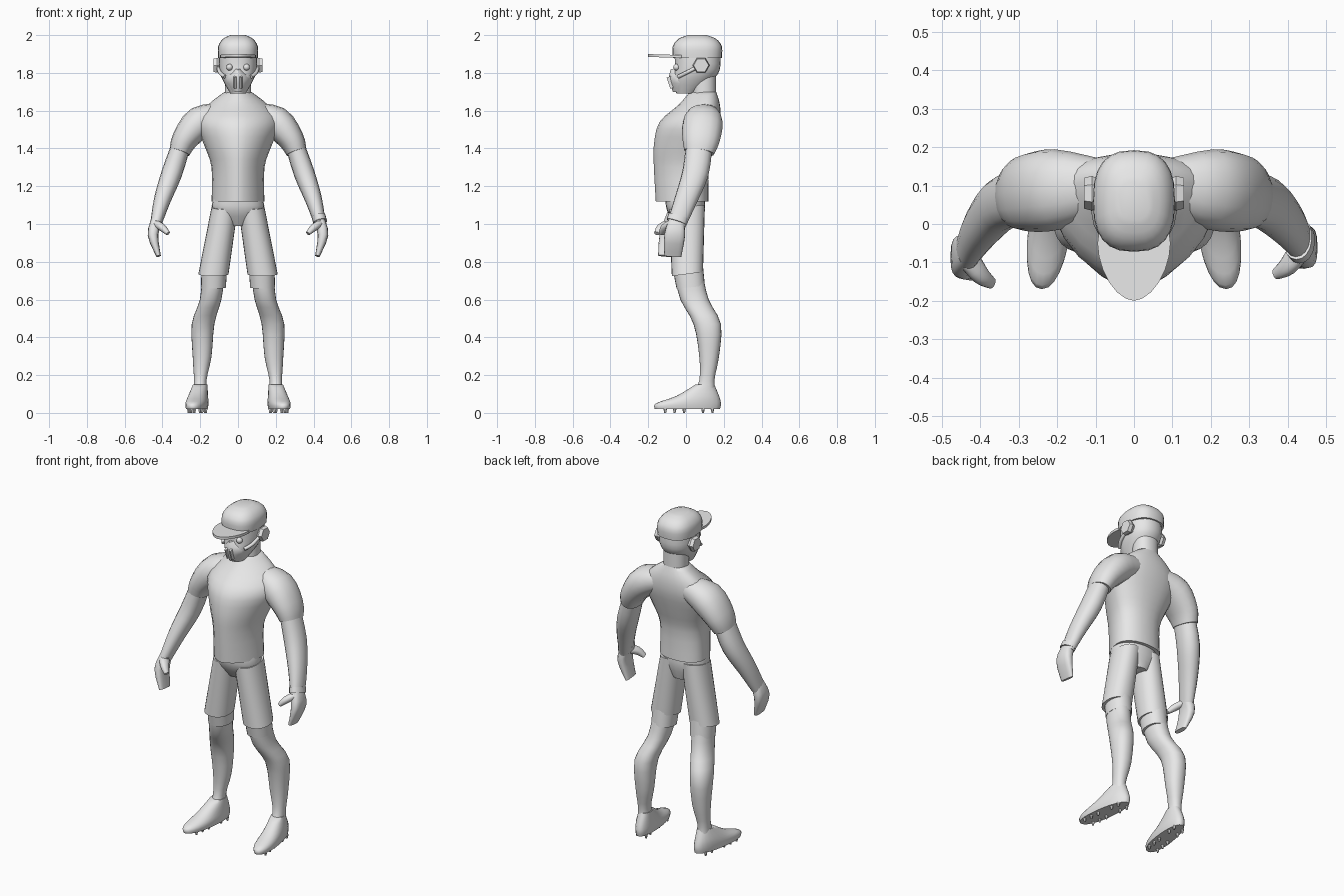
import bpy, bmesh, math
from mathutils import Vector

cube = bpy.data.objects.get("Cube")
if cube:
    bpy.data.objects.remove(cube, do_unlink=True)

shade = (.8, .8, .8, 1)
grey = bpy.data.materials.new("light_grey")
grey.use_nodes = True
grey.diffuse_color = shade
grey.node_tree.nodes["Principled BSDF"].inputs["Base Color"].default_value = shade


def finish(name, bm, angle=50):
    bmesh.ops.recalc_face_normals(bm, faces=bm.faces)
    mesh = bpy.data.meshes.new(name)
    bm.to_mesh(mesh)
    bm.free()
    mesh.materials.append(grey)
    obj = bpy.data.objects.new(name, mesh)
    bpy.context.collection.objects.link(obj)
    bpy.ops.object.select_all(action="DESELECT")
    obj.select_set(True)
    bpy.context.view_layer.objects.active = obj
    bpy.ops.object.shade_smooth_by_angle(angle=math.radians(angle))


def skin(name, rings, angle=50):
    """Bridge a list of point rings and close both ends."""
    bm = bmesh.new()
    loops = [[bm.verts.new(point) for point in ring] for ring in rings]
    count = len(loops[0])
    for lower, upper in zip(loops, loops[1:]):
        for i in range(count):
            j = (i + 1) % count
            bm.faces.new((lower[i], lower[j], upper[j], upper[i]))
    bm.faces.new(loops[0])
    bm.faces.new(loops[-1])
    finish(name, bm, angle)


def smooth_rows(rows, steps=3):
    """Run a smooth curve through every column of the rows."""
    rows = [Vector(row) for row in rows]
    padded = [rows[0], *rows, rows[-1]]
    result = []
    for before, start, end, after in zip(padded, padded[1:], padded[2:], padded[3:]):
        leave, arrive = (end - before) / 2, (after - start) / 2
        for k in range(steps):
            t = k / steps
            u = 1 - t
            result.append(start * u * u * (1 + 2 * t) + end * t * t * (1 + 2 * u)
                          + leave * t * u * u - arrive * t * t * u)
    return result + [rows[-1]]


def rounded(value, power):
    return math.copysign(abs(value) ** (2 / power), value)


def circle(count):
    for i in range(count):
        angle = math.tau * i / count
        yield math.cos(angle), math.sin(angle)


def stack(name, levels, side=1, front=2.2, back=2.2, mid=.5, skew=0, tilt=0):
    """Horizontal levels: height, centre x, half width, front y, back y."""
    rings = []
    for z, centre, width, near, far in smooth_rows(levels):
        middle = near + (far - near) * mid
        ring = []
        for c, s in circle(24):
            if s < 0:
                y = middle + rounded(s, front) * (middle - near)
            else:
                y = middle + rounded(s, back) * (far - middle)
            x = centre + width * rounded(c, front if s < 0 else back) + skew * (y - .1)
            ring.append((side * x, y, z + tilt * (y - middle)))
        rings.append(ring)
    skin(name, rings)


def tube(name, path, side=1, power=2.2, drift=0, count=16):
    """Rings square to a path: x, y, z, thickness, depth along y."""
    path = smooth_rows(path)
    points = [Vector(row[:3]) for row in path]
    rings = []
    for i, (point, row) in enumerate(zip(points, path)):
        ahead = points[min(i + 1, len(points) - 1)]
        along = (ahead - points[max(i - 1, 0)]).normalized()
        depth = (Vector((0, 1, 0)) - along * along.y).normalized()
        across = depth.cross(along)
        ring = []
        for c, s in circle(count):
            v = point + across * row[3] * rounded(c, power) + depth * row[4] * rounded(s, power)
            ring.append((side * v.x, v.y - drift * max(0, 1.3 - v.z), v.z))
        rings.append(ring)
    skin(name, rings)


# Shirt body, pointed at the chest and rising to the collar
stack("shirt", [
    (1.12, 0, .14, -.16, .12), (1.3, 0, .14, -.17, .12), (1.42, 0, .18, -.17, .15),
    (1.54, 0, .22, -.14, .18), (1.63, 0, .16, -.04, .18), (1.7, 0, .07, .02, .16),
], front=1.75, mid=.66)

# Neck and head
stack("neck", [(z, 0, .07, .03, .16) for z in (1.6, 1.8)])
stack("head", [
    (1.69, 0, .04, -.05, .05), (1.76, 0, .08, -.07, .14),
    (1.82, 0, .1, -.06, .18), (1.9, 0, .1, -.06, .18),
])

# Cap crown and brim
stack("cap_crown", [
    (1.88, 0, .105, -.07, .19), (1.94, 0, .105, -.07, .19),
    (1.98, 0, .08, -.04, .16), (2, 0, .04, .01, .11),
], front=2.6, back=2.6)
stack("cap_brim", [(z, 0, .095, -.2, .03) for z in (1.88, 1.895)],
      front=1.8, mid=.65, tilt=-.03)

# Breathing mask
stack("mask", [(1.7, 0, .04, -.07, .02), (1.77, 0, .07, -.09, .02), (1.82, 0, .02, -.08, .02)],
      front=1.7, mid=.75)

# Hips of the shorts
stack("shorts_hips", [(1.14, 0, .13, -.11, .1), (1.07, 0, .135, -.1, .1), (.99, 0, .06, -.05, .08)])

for side, word in ((1, "left_"), (-1, "right_")):
    # Mask vent and strap, and the eye
    tube(word + "mask_vent", [(.015, -.07, 1.72, .008, .015), (.015, -.09, 1.78, .008, .015)],
         side, count=6)
    tube(word + "mask_strap", [(.07, -.04, 1.78, .01, .01), (.095, 0, 1.8, .01, .01),
                               (.105, .06, 1.83, .01, .01)], side, count=8)
    bm = bmesh.new()
    bmesh.ops.create_icosphere(bm, subdivisions=2, radius=.018)
    bmesh.ops.translate(bm, verts=bm.verts, vec=(side * .045, -.05, 1.83))
    finish(word + "eye", bm)

    # Six-sided ear cup, widest in the middle
    skin(word + "ear_cup", [
        [(side * x, .08 + radius * c, 1.84 + radius * s) for c, s in circle(6)]
        for x, radius in ((.08, .03), (.11, .045), (.13, .04))], angle=20)

    # Shirt sleeve over the shoulder
    tube(word + "sleeve", [
        (.08, .1, 1.58, .06, .07), (.2, .09, 1.54, .085, .105),
        (.28, .08, 1.45, .07, .1), (.31, .07, 1.38, .055, .08),
    ], side)

    # Arm, hand and thumb, with the right hand carried further forward
    drift = 0 if side > 0 else .07
    tube(word + "arm", [
        (.3, .07, 1.42, .05, .07), (.35, .05, 1.27, .055, .07),
        (.4, 0, 1.13, .045, .06), (.435, -.05, 1, .03, .05),
    ], side, drift=drift)
    tube(word + "hand", [(.43, -.05, 1.02, .03, .04), (.45, -.06, .94, .028, .055),
                         (.42, -.07, .83, .012, .045)], side, 2.8, drift)
    tube(word + "thumb", [(.43, -.07, 1, .02, .03), (.4, -.11, .98, .02, .025),
                          (.37, -.13, .95, .012, .015)], side, 2.2, drift)

    # Leg of the shorts and the band below it
    stack(word + "shorts_leg", [(1.09, .07, .07, -.09, .1), (.735, .13, .08, -.075, .09)],
          side, tilt=.13)
    stack(word + "knee_band", [(.77, .125, .068, -.07, .09), (.665, .13, .066, -.05, .1)],
          side, tilt=.1)

    # Bare leg with the calf set back
    stack(word + "leg", [
        (.73, .13, .06, -.06, .09), (.6, .145, .057, -.03, .12), (.47, .185, .06, .04, .185),
        (.3, .19, .05, .07, .175), (.17, .2, .033, .07, .15), (.09, .2, .04, .03, .16),
    ], side)

    # Boot, toes turned out, with studs under the sole
    splay = -.13
    stack(word + "boot", [
        (.02, .205, .052, -.165, .18), (.05, .205, .056, -.16, .185),
        (.09, .205, .05, -.05, .175), (.15, .2, .037, .05, .15),
    ], side, mid=.45, skew=splay)
    bm = bmesh.new()
    for k in (0, 1, 2, 4, 5):
        for edge in (-.03, .03):
            stud = bmesh.ops.create_cone(bm, cap_ends=True, segments=6, radius1=.005,
                                         radius2=.01, depth=.024)
            y = k * .05 - .11
            bmesh.ops.translate(bm, verts=stud["verts"],
                                vec=(side * (.205 + edge + splay * (y - .1)), y, .012))
    finish(word + "boot_studs", bm)

# Wrist band on one arm only
tube("left_wrist_band", [(.427, -.04, 1.04, .037, .055), (.435, -.05, 1.01, .037, .055)])
